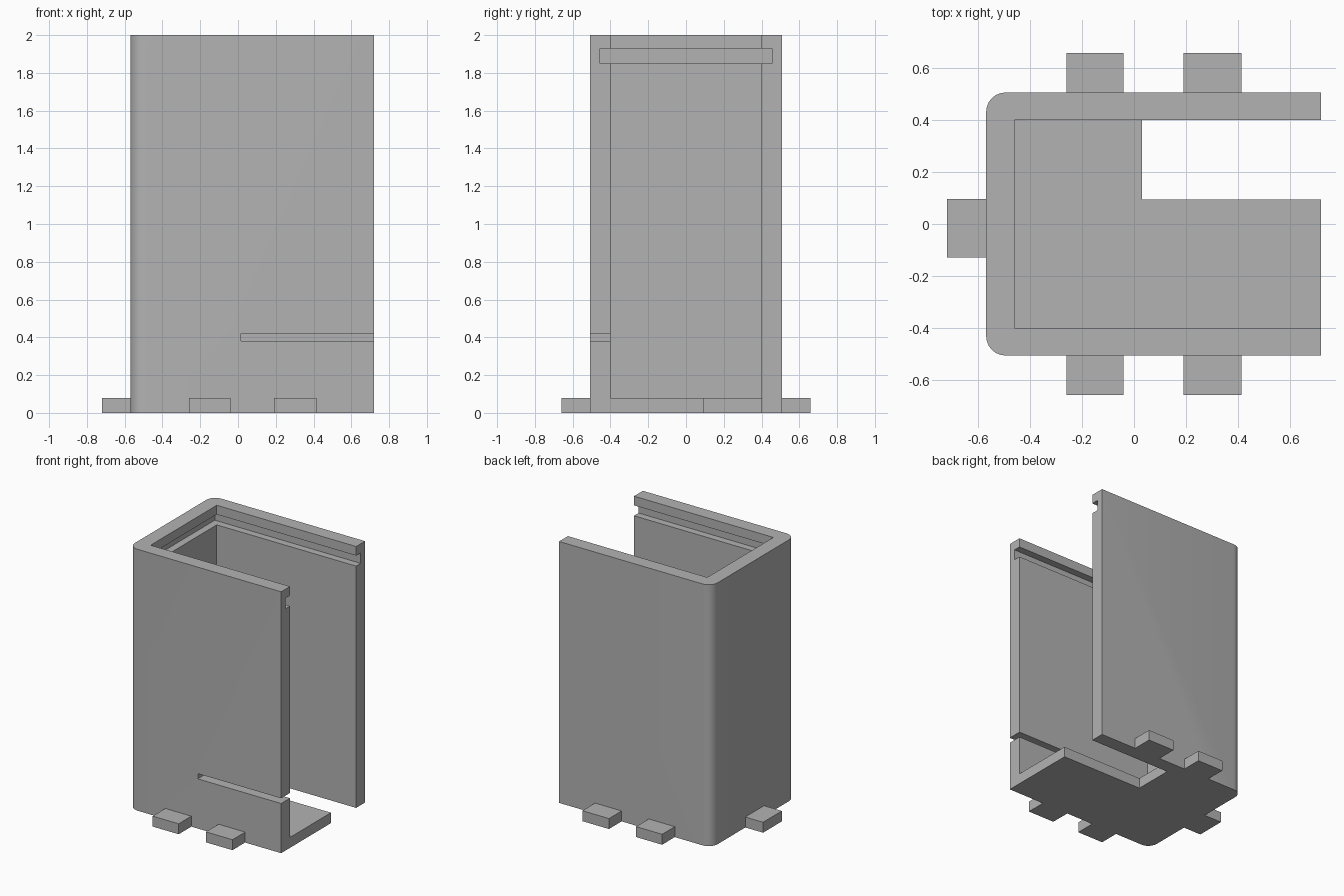
import bpy
import bmesh
import math

if "Cube" in bpy.data.objects:
    bpy.data.objects.remove(bpy.data.objects["Cube"], do_unlink=True)

# Single grey plastic colour
grey = bpy.data.materials.new("grey_plastic")
colour = (0.45, 0.45, 0.45, 1)
grey.use_nodes = True
grey.diffuse_color = colour
for node in grey.node_tree.nodes:
    if node.type == 'BSDF_PRINCIPLED':
        node.inputs["Base Color"].default_value = colour


def box(name, x, y, z, corner=0):
    """Box from (min, max) ranges, optionally rounding its two -x upright edges."""
    bm = bmesh.new()
    bmesh.ops.create_cube(bm, size=1)
    for v in bm.verts:
        v.co = [lo + (c + 0.5) * (hi - lo) for c, (lo, hi) in zip(v.co, (x, y, z))]
    if corner:
        edges = [e for e in bm.edges
                 if all(abs(v.co.x - x[0]) < 1e-4 for v in e.verts)
                 and abs(e.verts[0].co.z - e.verts[1].co.z) > 0.1]
        bmesh.ops.bevel(bm, geom=edges, offset=corner, segments=6,
                        profile=0.5, affect='EDGES')
    mesh = bpy.data.meshes.new(name)
    bm.to_mesh(mesh)
    bm.free()
    mesh.materials.append(grey)
    obj = bpy.data.objects.new(name, mesh)
    bpy.context.collection.objects.link(obj)
    return obj


def combine(target, tool, operation):
    """Apply a boolean and discard the tool."""
    tool.hide_render = True
    mod = target.modifiers.new(tool.name, 'BOOLEAN')
    mod.operation = operation
    mod.solver = 'EXACT'
    mod.object = tool
    bpy.context.view_layer.objects.active = target
    bpy.ops.object.modifier_apply(modifier=mod.name)
    bpy.data.objects.remove(tool, do_unlink=True)


FRONT_X, BACK_X, HALF_Y = 0.72, -0.57, 0.507
INNER_X, INNER_Y, FLOOR = -0.46, 0.4, 0.08
PAST = 1.0  # cutters run beyond the open end

# Housing with rounded rear corners
housing = box("housing", (BACK_X, FRONT_X), (-HALF_Y, HALF_Y), (0, 2), 0.075)

# Cavity, floor notch, lid groove and side slot
cuts = [
    ("cavity", (INNER_X, PAST), (-INNER_Y, INNER_Y), (FLOOR, 2.2)),
    ("floor_notch", (0.03, PAST), (0.095, INNER_Y), (-0.2, 0.3)),
    ("lid_groove", (-0.515, PAST), (-0.455, 0.455), (1.85, 1.93)),
    ("side_slot", (0.015, PAST), (-0.7, -0.3), (0.38, 0.42)),
]
for cut in cuts:
    combine(housing, box(*cut), 'DIFFERENCE')

# Mounting tabs around the base
for side in (-1, 1):
    for x in ((-0.26, -0.04), (0.19, 0.415)):
        y = sorted((side * 0.45, side * 0.66))
        combine(housing, box("side_tab", x, y, (0, FLOOR)), 'UNION')
combine(housing, box("rear_tab", (-0.72, -0.52), (-0.13, 0.097), (0, FLOOR)), 'UNION')

# Smooth rounded corners, crisp edges elsewhere
bpy.ops.object.select_all(action='DESELECT')
housing.select_set(True)
bpy.context.view_layer.objects.active = housing
bpy.ops.object.shade_smooth_by_angle(angle=math.radians(30))
